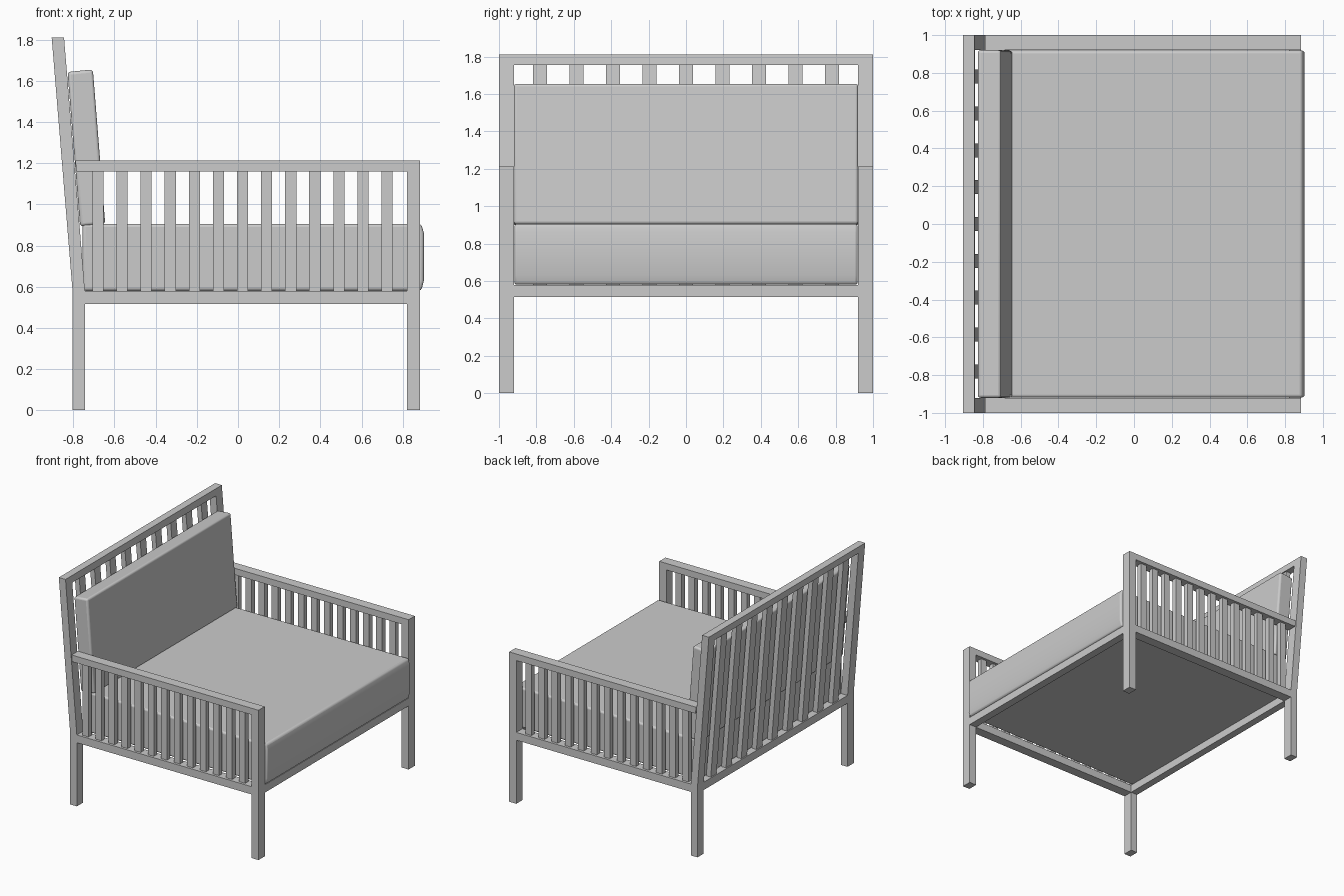
import bpy, bmesh, math

if "Cube" in bpy.data.objects:
    bpy.data.objects.remove(bpy.data.objects["Cube"])

LEAN = (0.905 - 0.803) / (1.81 - 0.57)   # backward slope of the back frame


def prism(name, profile, y0, y1):
    """Extrude an (x, z) profile from y0 to y1."""
    bm = bmesh.new()
    face = bm.faces.new([bm.verts.new((x, y0, z)) for x, z in profile])
    ext = bmesh.ops.extrude_face_region(bm, geom=[face])
    verts = [v for v in ext["geom"] if isinstance(v, bmesh.types.BMVert)]
    bmesh.ops.translate(bm, verts=verts, vec=(0, y1 - y0, 0))
    bmesh.ops.recalc_face_normals(bm, faces=bm.faces)
    mesh = bpy.data.meshes.new(name)
    bm.to_mesh(mesh)
    bm.free()
    ob = bpy.data.objects.new(name, mesh)
    bpy.context.collection.objects.link(ob)
    return ob


def box(name, x0, x1, y0, y1, z0, z1):
    return prism(name, [(x0, z0), (x1, z0), (x1, z1), (x0, z1)], y0, y1)


def leaning(name, inset, y0, y1, z0, z1):
    """Bar following the slope of the back, inset from both frame faces."""
    def back(z):
        return -0.803 - LEAN * (z - 0.57) + inset
    w = 0.06 - 2 * inset
    return prism(name, [(back(z0), z0), (back(z0) + w, z0),
                        (back(z1) + w, z1), (back(z1), z1)], y0, y1)


def soften(ob, width):
    """Rounded cushion edges with smooth shading."""
    mod = ob.modifiers.new("Rounded edges", "BEVEL")
    mod.width = width
    mod.segments = 4
    mod.limit_method = "ANGLE"
    bpy.ops.object.select_all(action="DESELECT")
    ob.select_set(True)
    bpy.context.view_layer.objects.active = ob
    bpy.ops.object.shade_smooth_by_angle(angle=math.radians(40))


# Side frames: legs, arm rails, lower rails and slats
back_leg = [(-0.803, 0), (-0.743, 0), (-0.743, 0.57),
            (-0.845, 1.81), (-0.905, 1.81), (-0.803, 0.57)]
for side, s in (("left", -1), ("right", 1)):
    y0, y1 = sorted((s * 0.92, s * 1.0))
    prism(f"back_leg_{side}", back_leg, y0, y1)
    box(f"front_leg_{side}", 0.82, 0.884, y0, y1, 0, 1.16)
    prism(f"armrest_{side}", [(-0.785, 1.16), (0.884, 1.16),
                              (0.884, 1.213), (-0.79, 1.213)], y0, y1)
    box(f"side_rail_{side}", -0.743, 0.82, y0, y1, 0.515, 0.578)
    for i in range(13):
        x = -0.68 + 0.117 * i
        box(f"side_slat_{side}_{i}", x - 0.027, x + 0.027,
            s * 0.96 - 0.02, s * 0.96 + 0.02, 0.578, 1.16)

# Cross rails
box("front_rail", 0.82, 0.884, -0.92, 0.92, 0.515, 0.578)
box("back_lower_rail", -0.803, -0.743, -0.92, 0.92, 0.515, 0.578)
leaning("back_top_rail", 0, -0.92, 0.92, 1.755, 1.81)

# Back slats
for i in range(9):
    y = -0.78 + 0.195 * i
    leaning(f"back_slat_{i}", 0.01, y - 0.037, y + 0.037, 0.578, 1.755)

# Seat cushion with a slightly bulging front
seat = prism("seat_cushion", [(-0.755, 0.58), (0.89, 0.58), (0.903, 0.63),
                              (0.903, 0.86), (0.89, 0.905), (-0.755, 0.905)],
             -0.918, 0.918)
soften(seat, 0.015)

# Back cushion resting against the slats
back = prism("back_cushion", [(-0.767, 0.893), (-0.645, 0.905),
                              (-0.705, 1.655), (-0.828, 1.643)], -0.92, 0.92)
soften(back, 0.015)
